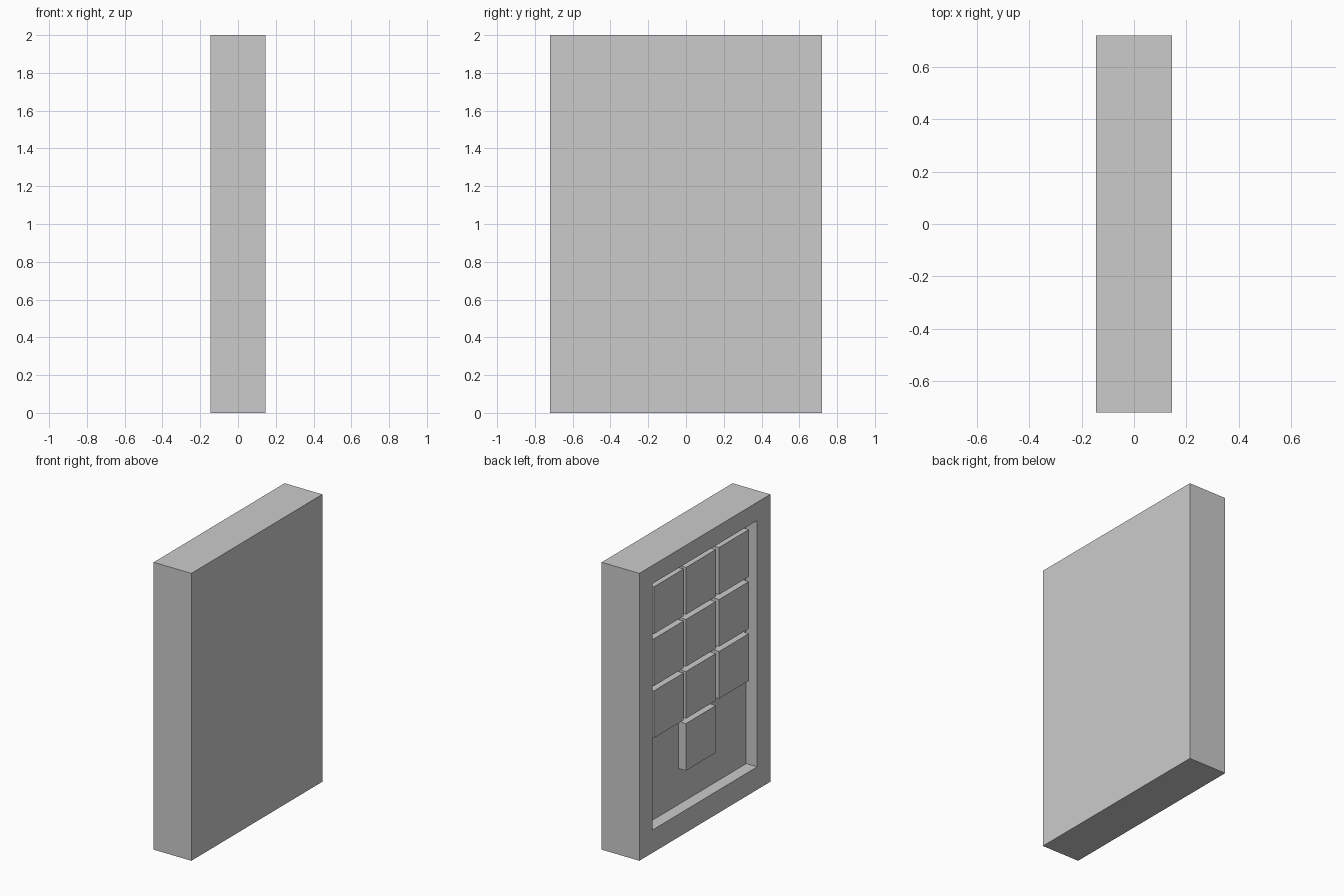
import bpy
import bmesh

if "Cube" in bpy.data.objects:
    bpy.data.objects.remove(bpy.data.objects["Cube"])

X, Y, H = 0.145, 0.72, 2.0      # half thickness, half width, height
FLOOR, KEY_FRONT = -0.061, -0.12


def add_box(name, x0, x1, y0, y1, z0, z1):
    bm = bmesh.new()
    bmesh.ops.create_cube(bm, size=1)
    for v in bm.verts:
        v.co.x = x1 if v.co.x > 0 else x0
        v.co.y = y1 if v.co.y > 0 else y0
        v.co.z = z1 if v.co.z > 0 else z0
    return bm, finish(name, bm)


def finish(name, bm):
    mesh = bpy.data.meshes.new(name)
    bm.to_mesh(mesh)
    obj = bpy.data.objects.new(name, mesh)
    bpy.context.collection.objects.link(obj)
    return obj


# Housing slab with a rectangular recess on its -x face
bm, housing = add_box("keypad_housing", -X, X, -Y, Y, 0, H)
face = min(bm.faces, key=lambda f: f.calc_center_median().x)
bm.normal_update()
bmesh.ops.inset_region(bm, faces=[face], thickness=0.1)
for v in face.verts:
    v.co.y = 0.575 if v.co.y > 0 else -0.575
    v.co.z = 1.873 if v.co.z > 1 else 0.159
floor = bmesh.ops.extrude_discrete_faces(bm, faces=[face])["faces"][0]
for v in floor.verts:
    v.co.x = FLOOR
bmesh.ops.recalc_face_normals(bm, faces=bm.faces)
bm.to_mesh(housing.data)
bm.free()

# Keys: three rows of three plus one centred key below
SIZE, PITCH = 0.328, 0.362
columns = {"left": 0.362, "middle": 0.008, "right": -0.356}
for row in range(4):
    top = 1.825 - row * PITCH
    for side, y in columns.items():
        if row == 3 and side != "middle":
            continue
        kb, key = add_box(f"key_{row + 1}_{side}", KEY_FRONT, FLOOR + 0.002,
                          y - SIZE / 2, y + SIZE / 2, top - SIZE, top)
        kb.free()
